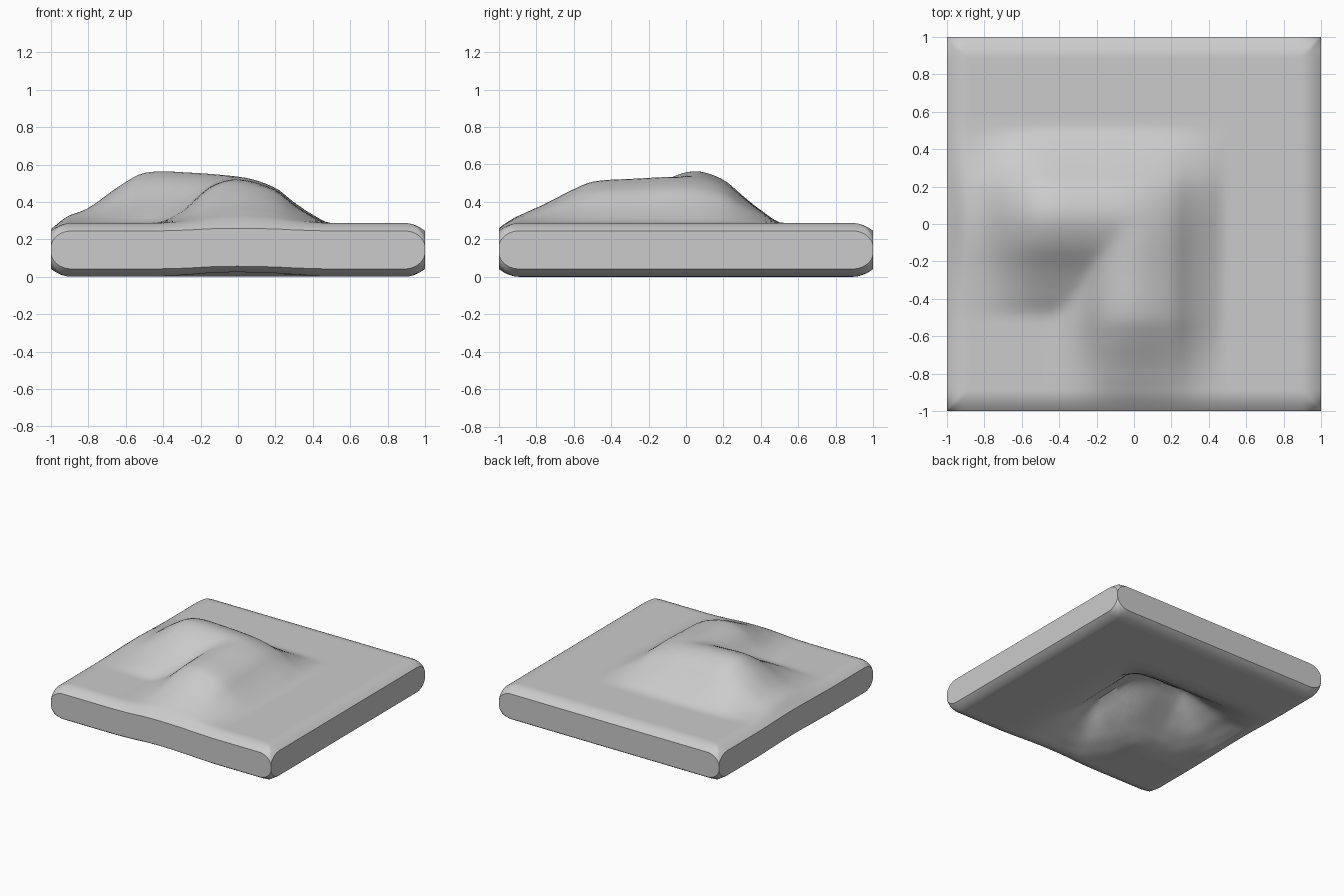
import bpy, bmesh, math

cube = bpy.data.objects.get("Cube")
if cube:
    bpy.data.objects.remove(cube, do_unlink=True)

SEGMENTS = 84
TOP = 0.287
THICKNESS = 0.26
RIM = 0.11

# Cross-sections of the hill: position, height or position, share of height
peak_x = [(-1, .015), (-.9, .05), (-.8, .09), (-.63, .21), (-.5, .278), (-.27, .28),
          (0, .25), (.2, .18), (.3, .11), (.4, .045), (.5, 0)]
peak_y = [(-.52, 0), (-.4, .2), (-.25, .5), (-.1, .85), (.05, 1), (.2, .84),
          (.3, .55), (.4, .27), (.53, 0)]
spur_x = [(-.48, 0), (-.3, .3), (-.15, .83), (0, 1), (.2, .77), (.3, .45), (.4, .18), (.5, 0)]
spur_y = [(-1, .02), (-.8, .09), (-.6, .19), (-.5, .23), (-.3, .245), (0, .25),
          (.2, .2), (.3, .12), (.52, 0)]


def profile(points, t):
    """Smooth curve through the points, level at both ends."""
    if t <= points[0][0]:
        return points[0][1]
    for i in range(len(points) - 1):
        (a, va), (b, vb) = points[i], points[i + 1]
        if t <= b:
            def slope(k):
                if k in (0, len(points) - 1):
                    return 0
                p, q = points[k - 1], points[k + 1]
                return (q[1] - p[1]) / (q[0] - p[0])
            w, u = b - a, (t - a) / (b - a)
            s = u * u * (3 - 2 * u)
            return (va + (vb - va) * s + slope(i) * w * u * (1 - u) ** 2
                    - slope(i + 1) * w * u * u * (1 - u))
    return points[-1][1]


def hill(x, y):
    """Main peak blended with the spur that runs to the front."""
    peak = profile(peak_x, x) * profile(peak_y, y)
    spur = profile(spur_x, x) * profile(spur_y, y)
    blend = 0.02
    return max(0, (peak + spur + math.hypot(peak - spur, blend) - blend) / 2)


def hollow(x, y):
    """Underside of the hill, kept one slab thickness away from the top."""
    best = hill(x, y)
    for ring in (0.2, 0.4, 0.6, 0.8):
        d = ring * THICKNESS
        rise = THICKNESS - math.sqrt(THICKNESS ** 2 - d * d)
        if rise >= best:
            break
        for k in range(12):
            a = k * math.tau / 12
            best = min(best, hill(x + d * math.cos(a), y + d * math.sin(a)) + rise)
    return best


def rounding(x, y):
    """Drop of the surface at the rim, with rounded corners."""
    u = max(0, 1 - (1 - abs(x)) / RIM)
    v = max(0, 1 - (1 - abs(y)) / RIM)
    corner = 1 - math.sqrt(max(0, 1 - (u * v) ** 2))
    return 0.042 * max(u, v) ** 2 + 0.09 * corner


# Grid lines gather towards the rim
lines = [math.sin(math.pi * (i / SEGMENTS - 0.5)) for i in range(SEGMENTS + 1)]
bm = bmesh.new()
top, bottom = [], []
for x in lines:
    top.append([bm.verts.new((x, y, TOP + hill(x, y) - rounding(x, y))) for y in lines])
    bottom.append([bm.verts.new((x, y, hollow(x, y) + rounding(x, y))) for y in lines])

# Upper and lower surfaces
for i in range(SEGMENTS):
    for j in range(SEGMENTS):
        for sheet in (top, bottom):
            bm.faces.new((sheet[i][j], sheet[i + 1][j], sheet[i + 1][j + 1], sheet[i][j + 1]))

# Cut walls around the four sides
n = SEGMENTS
for k in range(n):
    for a, b in (((k, 0), (k + 1, 0)), ((k, n), (k + 1, n)),
                 ((0, k), (0, k + 1)), ((n, k), (n, k + 1))):
        bm.faces.new((bottom[a[0]][a[1]], bottom[b[0]][b[1]],
                      top[b[0]][b[1]], top[a[0]][a[1]]))
bmesh.ops.recalc_face_normals(bm, faces=bm.faces)

mesh = bpy.data.meshes.new("terrain_slab")
bm.to_mesh(mesh)
bm.free()
slab = bpy.data.objects.new("terrain_slab", mesh)
bpy.context.collection.objects.link(slab)

# Plain grey finish
grey = bpy.data.materials.new("light_grey")
grey.use_nodes = True
colour = (0.6, 0.6, 0.6, 1)
grey.diffuse_color = colour
grey.node_tree.nodes["Principled BSDF"].inputs["Base Color"].default_value = colour
mesh.materials.append(grey)

bpy.ops.object.select_all(action='DESELECT')
slab.select_set(True)
bpy.context.view_layer.objects.active = slab
bpy.ops.object.shade_smooth_by_angle(angle=math.radians(35))
